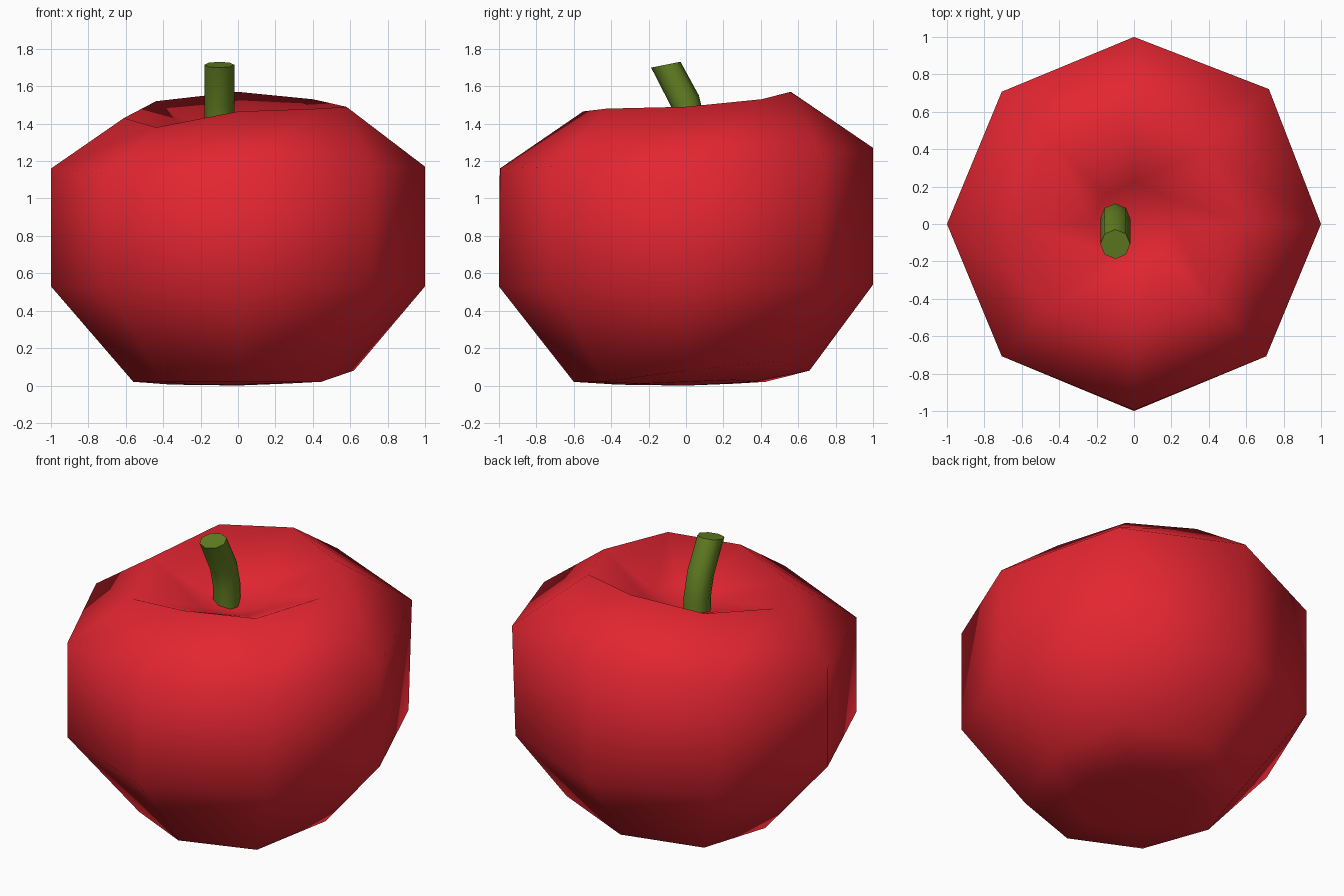
import bpy, bmesh, math
from mathutils import Vector

if "Cube" in bpy.data.objects:
    bpy.data.objects.remove(bpy.data.objects["Cube"])


def material(name, rgb):
    m = bpy.data.materials.new(name)
    m.diffuse_color = (*rgb, 1)
    m.use_nodes = True
    m.node_tree.nodes["Principled BSDF"].inputs["Base Color"].default_value = m.diffuse_color
    return m


def loft(name, rings, mat, start=None, end=None):
    """Skin a list of rings (bottom to top); tips close in a point, otherwise in a flat cap."""
    bm = bmesh.new()
    loops = [[bm.verts.new(p) for p in ring] for ring in rings]
    n = len(loops[0])
    for a, b in zip(loops, loops[1:]):
        for i in range(n):
            j = (i + 1) % n
            bm.faces.new((a[i], a[j], b[j], b[i]))
    for loop, tip in ((loops[0], start), (loops[-1], end)):
        if tip is None:
            bm.faces.new(loop)
        else:
            t = bm.verts.new(tip)
            for i in range(n):
                bm.faces.new((loop[i], loop[(i + 1) % n], t))
    bmesh.ops.recalc_face_normals(bm, faces=bm.faces)
    me = bpy.data.meshes.new(name)
    bm.to_mesh(me)
    bm.free()
    me.materials.append(mat)
    ob = bpy.data.objects.new(name, me)
    bpy.context.collection.objects.link(ob)
    return ob


def octagon(radii, heights):
    """Uneven ring; order: right, back right, back, back left, left, front left, front, front right."""
    return [(r * math.cos(k * math.pi / 4), r * math.sin(k * math.pi / 4), z)
            for k, (r, z) in enumerate(zip(radii, heights))]


red = material("apple red", (0.77, 0.019, 0.031))
green = material("stem green", (0.125, 0.215, 0.016))

# Fruit: eight-sided lopsided body with a dimple on top
body = loft("apple_body", [
    octagon([0.36] * 8, [0.02, 0.03, 0.02, 0.01, 0.005, 0.005, 0.005, 0.01]),
    octagon([0.62, 0.70, 0.66, 0.60, 0.56, 0.58, 0.60, 0.63],
            [0.08, 0.13, 0.08, 0.02, 0.02, 0.02, 0.02, 0.02]),
    octagon([1.0] * 8, [0.53, 0.54, 0.54, 0.53, 0.53, 0.53, 0.53, 0.53]),
    octagon([1, 1.02, 1, 1, 1, 1, 0.995, 1],
            [1.17, 1.24, 1.27, 1.22, 1.16, 1.13, 1.16, 1.17]),
    octagon([0.58, 0.57, 0.56, 0.62, 0.61, 0.62, 0.55, 0.60],
            [1.49, 1.53, 1.57, 1.52, 1.43, 1.38, 1.465, 1.48]),
    octagon([0.22] * 8, [1.32, 1.33, 1.34, 1.33, 1.31, 1.30, 1.31, 1.32]),
], red, (0, 0, 0), (0, 0, 1.25))
body.data.polygons.foreach_set("use_smooth", [True] * len(body.data.polygons))

# Stem: eight-sided tube bending towards the front
path = [Vector((-0.1, y, z)) for y, z in
        ((0.03, 1.2), (0.03, 1.38), (-0.005, 1.52), (-0.108, 1.715))]
rings = []
for i, p in enumerate(path):
    d = (path[min(i + 1, len(path) - 1)] - path[max(i - 1, 0)]).normalized()
    if i == len(path) - 1:
        d = Vector((0, -0.2, 1)).normalized()
    side = Vector((1, 0, 0))
    up = d.cross(side)
    rings.append([p + 0.08 * (side * math.cos(k * math.pi / 4) + up * math.sin(k * math.pi / 4))
                  for k in range(8)])
stem = loft("stem", rings, green)
bpy.ops.object.select_all(action='DESELECT')
stem.select_set(True)
bpy.context.view_layer.objects.active = stem
bpy.ops.object.shade_smooth_by_angle(angle=math.radians(50))
